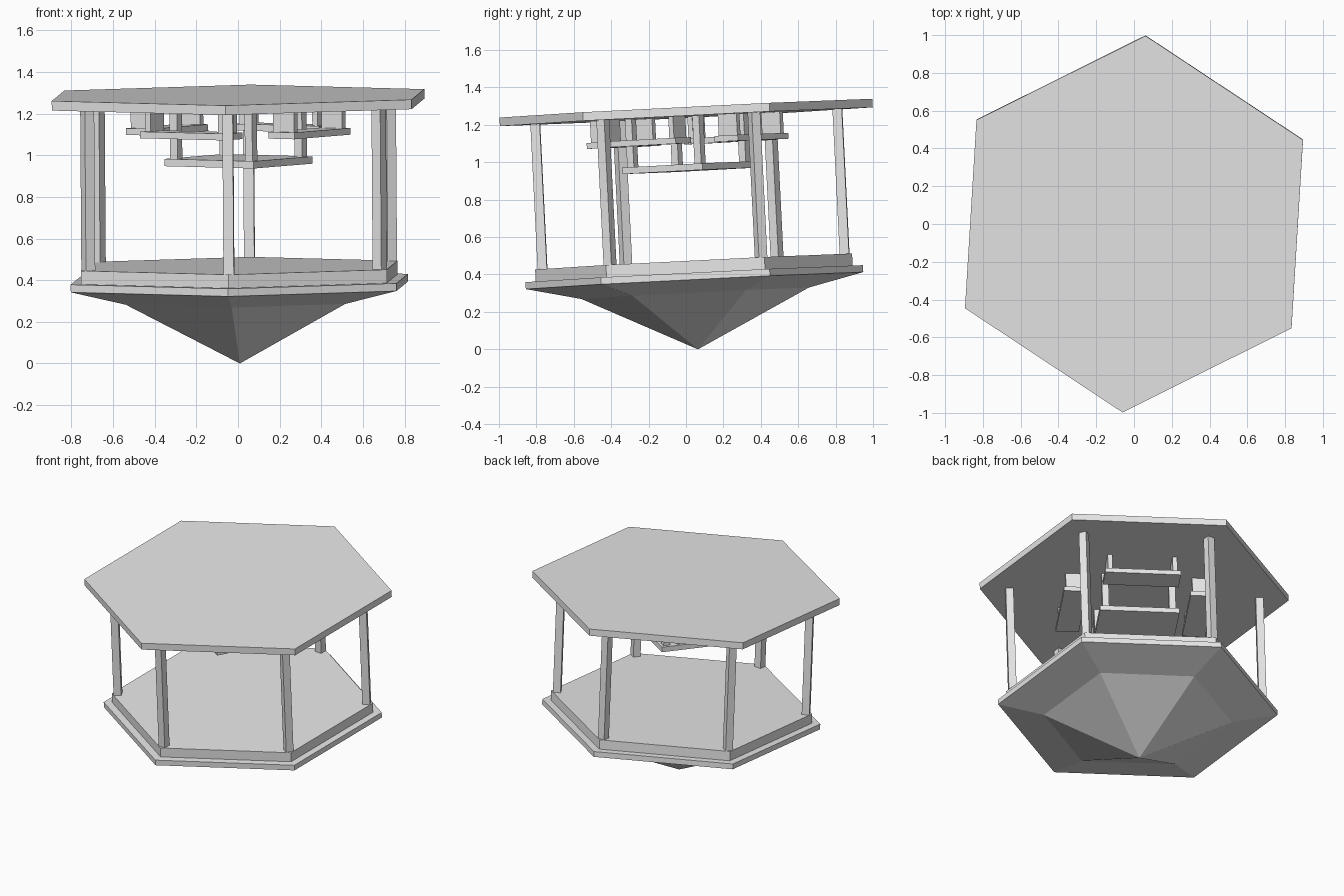
import bpy
import bmesh
import math
from mathutils import Matrix, Vector

cube = bpy.data.objects.get("Cube")
if cube:
    bpy.data.objects.remove(cube, do_unlink=True)

# One plain grey for everything
GREY = (0.8, 0.8, 0.8, 1.0)
grey = bpy.data.materials.new("plain_grey")
grey.use_nodes = True
grey.diffuse_color = GREY
grey.node_tree.nodes["Principled BSDF"].inputs["Base Color"].default_value = GREY

# The whole pavilion stands upside down on its roof tip and leans slightly
axis = Vector((-0.007, -0.05, 1.0)).normalized()
lean = Vector((0, 0, 1)).rotation_difference(axis).to_matrix().to_4x4()
FRAME = (Matrix.Translation((0.009, 0.064, 0)) @ lean
         @ Matrix.Rotation(math.radians(-3.5), 4, 'Z'))


def add(name, bm, local=Matrix()):
    bmesh.ops.recalc_face_normals(bm, faces=bm.faces[:])
    mesh = bpy.data.meshes.new(name)
    bm.to_mesh(mesh)
    bm.free()
    mesh.materials.append(grey)
    obj = bpy.data.objects.new(name, mesh)
    obj.matrix_world = FRAME @ local
    bpy.context.collection.objects.link(obj)
    return obj


def hex_solid(name, rings):
    """Six-sided solid through (radius, height) rings; radius 0 makes a tip."""
    bm = bmesh.new()
    loops = []
    for r, h in rings:
        if r == 0:
            loops.append([bm.verts.new((0, 0, h))] * 6)
        else:
            angles = [math.radians(30 + 60 * i) for i in range(6)]
            loops.append([bm.verts.new((r * math.cos(a), r * math.sin(a), h))
                          for a in angles])
    for low, high in zip(loops, loops[1:]):
        for i in range(6):
            j = (i + 1) % 6
            face = [low[i], low[j], high[j], high[i]]
            bm.faces.new(list(dict.fromkeys(face)))
    for loop in (loops[0], loops[-1]):
        if len(set(loop)) == 6:
            bm.faces.new(loop)
    return add(name, bm)


def box(name, angle, radial, tangent, size, low, high):
    """Box at polar position: size is (radial width, tangential width)."""
    bm = bmesh.new()
    bmesh.ops.create_cube(bm, size=1.0)
    bmesh.ops.scale(bm, vec=(size[0], size[1], high - low), verts=bm.verts)
    place = (Matrix.Rotation(math.radians(angle), 4, 'Z')
             @ Matrix.Translation((radial, tangent, (low + high) / 2)))
    return add(name, bm, place)


FLOOR = 1.245

# Floor slab on top, roof below
hex_solid("floor_slab", [(1.0, FLOOR), (1.0, 1.291)])
hex_solid("eave_beam", [(0.85, 0.405), (0.85, 0.47)])
hex_solid("roof", [(0.905, 0.405), (0.905, 0.368), (0.61, 0.30), (0, 0)])

# Corner pillars
for i in range(6):
    box(f"pillar_{i + 1}", 30 + 60 * i, 0.81, 0, (0.05, 0.05), 0.465, FLOOR)

# Square table with four legs
box("table_top", 60, 0, 0, (0.514, 0.514), 0.955, 0.99)
for i, (sx, sy) in enumerate([(1, 1), (-1, 1), (-1, -1), (1, -1)]):
    box(f"table_leg_{i + 1}", 60, 0.216 * sx, 0.216 * sy,
        (0.043, 0.043), 0.99, FLOOR)

# Four benches around the table, each on two board legs
for i in range(4):
    angle = 60 + 90 * i
    box(f"bench_seat_{i + 1}", angle, 0.41, 0, (0.15, 0.49), 1.10, 1.132)
    for side, t in (("a", 0.21), ("b", -0.21)):
        box(f"bench_leg_{i + 1}{side}", angle, 0.41, t,
            (0.12, 0.03), 1.132, FLOOR)
